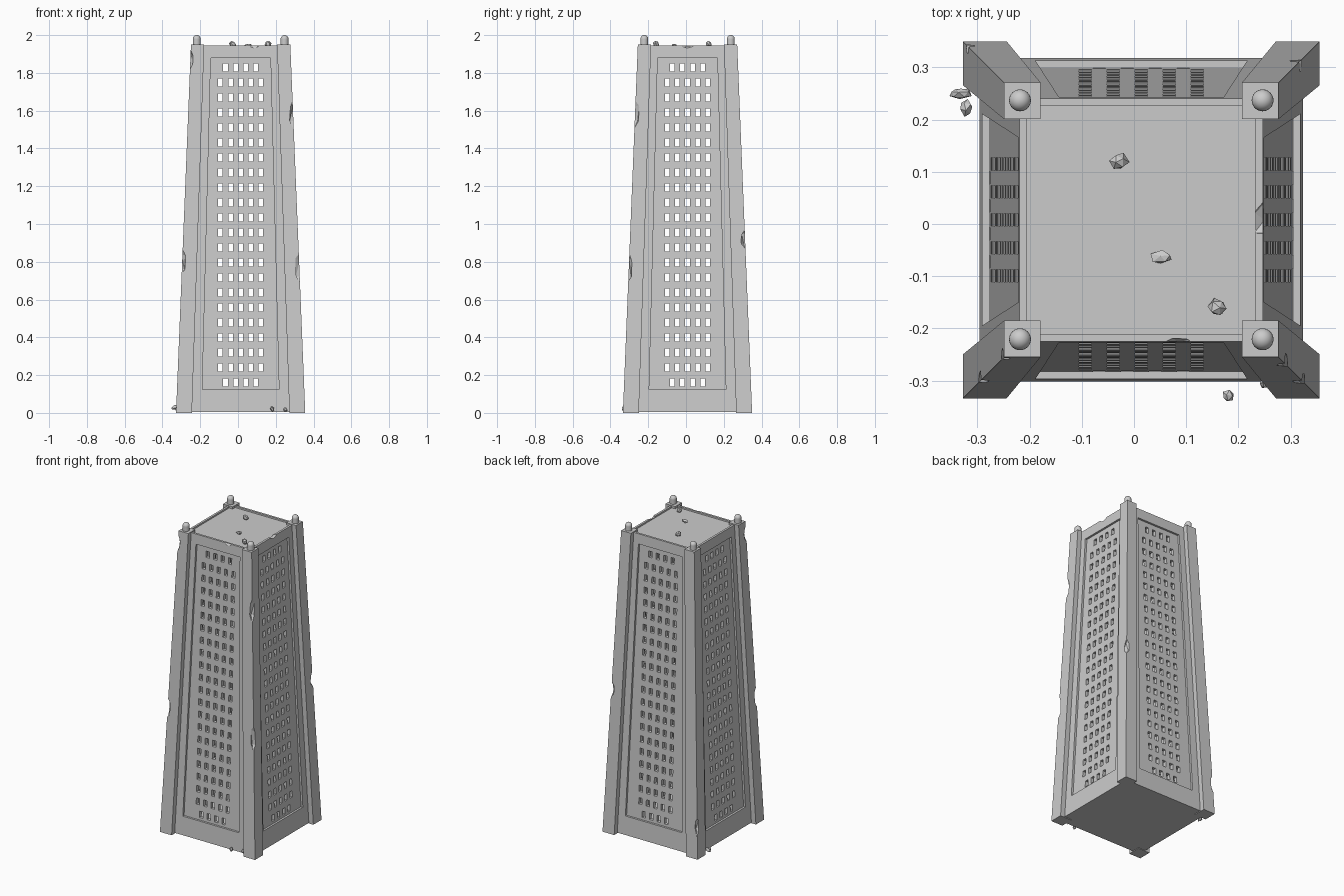
import bpy, bmesh, math, random
from mathutils import Vector, Matrix

if "Cube" in bpy.data.objects:
    bpy.data.objects.remove(bpy.data.objects["Cube"])

random.seed(7)
CX, CY = 0.014, 0.008          # tower axis
H_BODY, H_PILLAR = 1.945, 1.95
AXIS = Matrix.Translation((CX, CY, 0))


def finish(bm, name, mat=AXIS):
    bmesh.ops.recalc_face_normals(bm, faces=bm.faces)
    bm.transform(mat)
    me = bpy.data.meshes.new(name)
    bm.to_mesh(me)
    bm.free()
    ob = bpy.data.objects.new(name, me)
    bpy.context.collection.objects.link(ob)
    return ob


def add_loft(bm, low, z0, high, z1, rot=0.0):
    """Four-sided prism between rectangles given as (x0, x1, y0, y1)."""
    r = Matrix.Rotation(rot, 4, 'Z')
    rings = []
    for (x0, x1, y0, y1), z in ((low, z0), (high, z1)):
        rings.append([bm.verts.new(r @ Vector(p)) for p in
                      ((x0, y0, z), (x1, y0, z), (x1, y1, z), (x0, y1, z))])
    a, b = rings
    bm.faces.new(a[::-1])
    bm.faces.new(b)
    for i in range(4):
        j = (i + 1) % 4
        bm.faces.new((a[i], a[j], b[j], b[i]))


def add_chunk(bm, loc, radii, jitter=0.25, tilt=0.0):
    """Rough faceted stone, used for debris and as a chipping tool."""
    vs = bmesh.ops.create_icosphere(bm, subdivisions=1, radius=1)['verts']
    rot = Matrix.Rotation(random.uniform(0, 6.28), 3, 'Z')
    lean = Matrix.Rotation(tilt, 3, Vector((random.uniform(-1, 1), random.uniform(-1, 1), 0.1)).normalized())
    for v in vs:
        p = rot @ v.co * random.uniform(1 - jitter, 1 + jitter)
        v.co = lean @ Vector([p[i] * radii[i] for i in range(3)]) + Vector(loc)


def cut(ob, bm):
    tool = finish(bm, "cutter")
    tool.hide_render = True
    m = ob.modifiers.new("cut", 'BOOLEAN')
    m.operation, m.solver, m.object = 'DIFFERENCE', 'EXACT', tool
    bpy.context.view_layer.objects.active = ob
    bpy.ops.object.modifier_apply(modifier=m.name)
    bpy.data.objects.remove(tool)


def square(h):
    return (-h, h, -h, h)


def body_half(z):
    return 0.310 - 0.077 * z / H_BODY


def pillar_half(z):
    return 0.342 - 0.079 * z / H_PILLAR


# Tapered tower body
bm = bmesh.new()
add_loft(bm, square(body_half(0)), 0.004, square(body_half(H_BODY)), H_BODY)
body = finish(bm, "tower_body")

# Hollow interior
bm = bmesh.new()
add_loft(bm, square(body_half(0.05) - 0.035), 0.05, square(body_half(1.905) - 0.035), 1.905)
cut(body, bm)

# Recessed roof and sloped wall panels
bm = bmesh.new()
add_loft(bm, square(0.219), 1.935, square(0.219), 2.0)
for k in range(4):
    h0, h1 = body_half(0.125), body_half(1.88)
    add_loft(bm, (-0.203, 0.203, -h0 - 0.03, -h0 + 0.013), 0.125,
             (-0.158, 0.158, -h1 - 0.03, -h1 + 0.013), 1.88, k * math.pi / 2)
cut(body, bm)

# Window grid: 22 rows of five, four in the first and last row
for k in range(2):
    bm = bmesh.new()
    for row in range(22):
        z = 0.161 + row * 0.0794
        n = 4 if row in (0, 21) else 5
        for c in range(n):
            x = (c - (n - 1) / 2) * 0.0535
            r = (x - 0.012, x + 0.012, -0.5, 0.5)
            add_loft(bm, r, z - 0.02, r, z + 0.02, k * math.pi / 2)
    cut(body, bm)

# Broken spots in the roof rim
for x, y, r in ((0.236, 0.0, (0.03, 0.04, 0.025)), (0.072, -0.236, (0.03, 0.012, 0.022))):
    bm = bmesh.new()
    add_chunk(bm, (x, y, H_BODY + 0.005), r)
    cut(body, bm)

# Corner pillars with chipped edges: heights and half lengths of the chips
chips = {(-1, -1): ((0.80, 0.085), (1.87, 0.06)),
         (1, -1): ((1.59, 0.085), (0.77, 0.10)),
         (1, 1): ((1.86, 0.09), (0.92, 0.055)),
         (-1, 1): ((0.22, 0.07),)}
names = {(-1, -1): "front_left", (1, -1): "front_right", (1, 1): "back_right", (-1, 1): "back_left"}
for (sx, sy), marks in chips.items():
    def corner(h, w):
        xs, ys = sorted((sx * h, sx * (h - w))), sorted((sy * h, sy * (h - w)))
        return (*xs, *ys)
    bm = bmesh.new()
    add_loft(bm, corner(0.342, 0.084), 0, corner(0.263, 0.07), H_PILLAR)
    pillar = finish(bm, names[sx, sy] + "_pillar")
    for z, length in marks:
        h = pillar_half(z) + 0.004
        bm = bmesh.new()
        add_chunk(bm, (sx * h, sy * h, z), (0.027, 0.027, length), 0.22, 0.06)
        cut(pillar, bm)

    # Round-topped pin on each pillar
    bm = bmesh.new()
    p = Vector((sx * 0.2325, sy * 0.229, 0))
    bmesh.ops.create_uvsphere(bm, u_segments=24, v_segments=12, radius=0.021,
                              matrix=Matrix.Translation(p + Vector((0, 0, 1.979))))
    bmesh.ops.create_cone(bm, cap_ends=True, segments=24, radius1=0.021, radius2=0.021, depth=0.037,
                          matrix=Matrix.Translation(p + Vector((0, 0, 1.9605))))
    pin = finish(bm, names[sx, sy] + "_pin")
    bpy.ops.object.select_all(action='DESELECT')
    pin.select_set(True)
    bpy.context.view_layer.objects.active = pin
    bpy.ops.object.shade_smooth_by_angle()

# Loose rubble on the roof and on the ground
rubble = (((-0.03, 0.12, 1.953), (0.018, 0.017, 0.02)),
          ((0.053, -0.063, 1.945), (0.022, 0.013, 0.011)),
          ((0.16, -0.16, 1.953), (0.017, 0.017, 0.02)),
          ((-0.333, 0.25, 0.03), (0.022, 0.011, 0.012)),
          ((-0.322, 0.222, 0.018), (0.012, 0.016, 0.014)),
          ((0.18, -0.33, 0.022), (0.011, 0.011, 0.014)),
          ((0.25, -0.305, 0.018), (0.01, 0.01, 0.012)))
for loc, radii in rubble:
    bm = bmesh.new()
    add_chunk(bm, loc, radii, 0.2, 0.3)
    finish(bm, "rubble_piece", Matrix.Identity(4))
